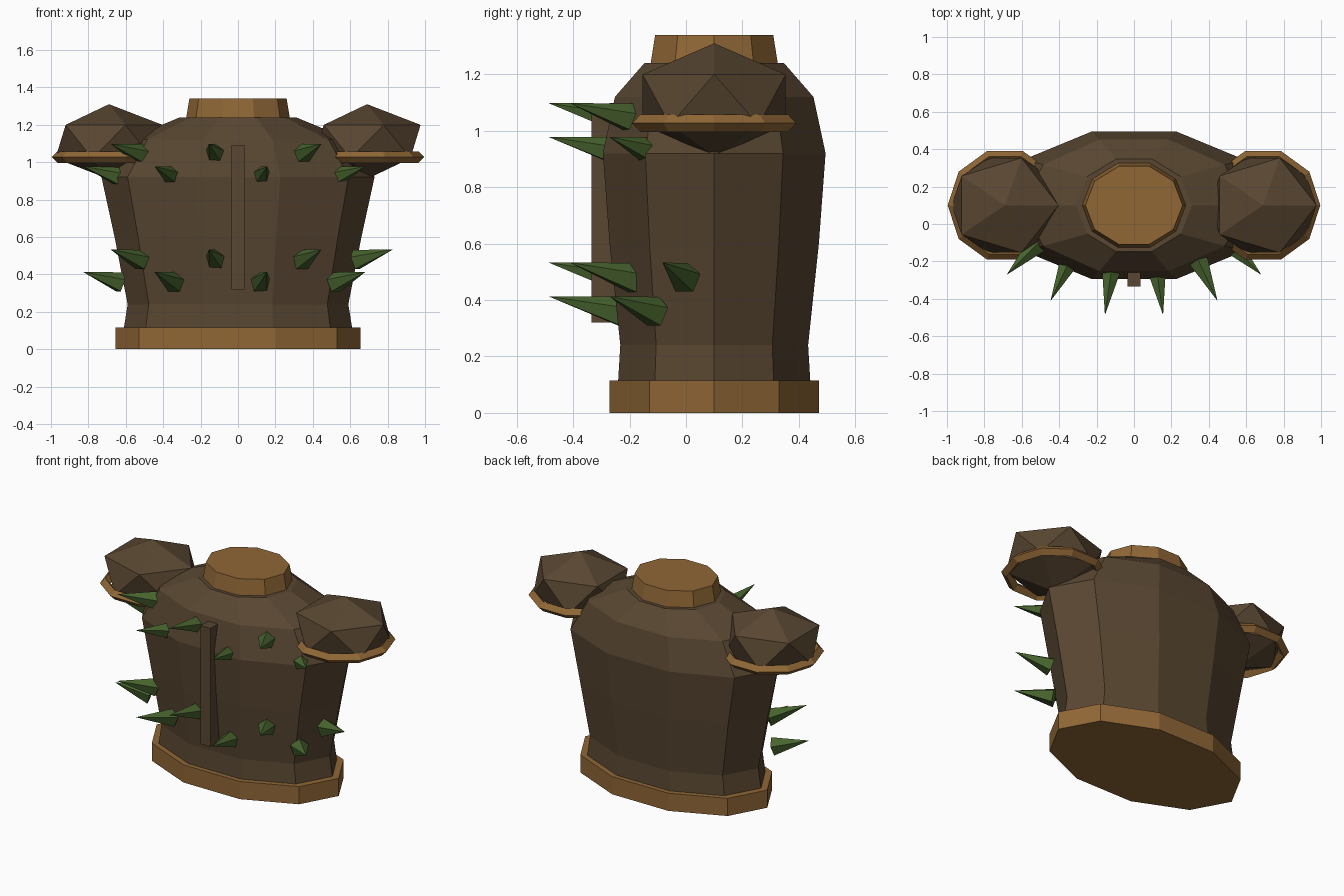
import bpy, bmesh, math
from mathutils import Vector, Matrix

if "Cube" in bpy.data.objects:
    bpy.data.objects.remove(bpy.data.objects["Cube"])

CY = 0.10  # depth centre of the torso


def material(name, rgb):
    m = bpy.data.materials.new(name)
    lin = [(c / 255 / 12.92) if c < 10 else ((c / 255 + 0.055) / 1.055) ** 2.4 for c in rgb]
    m.diffuse_color = (*lin, 1)
    m.use_nodes = True
    m.node_tree.nodes["Principled BSDF"].inputs["Base Color"].default_value = m.diffuse_color
    return m


LEATHER = material("dark leather", (88, 70, 49))
TRIM = material("tan trim", (144, 103, 54))
THORN = material("thorn green", (72, 100, 46))


def finish(bm, name, mat):
    bmesh.ops.recalc_face_normals(bm, faces=bm.faces)
    me = bpy.data.meshes.new(name)
    bm.to_mesh(me)
    bm.free()
    me.materials.append(mat)
    ob = bpy.data.objects.new(name, me)
    bpy.context.collection.objects.link(ob)
    return ob


def loft(name, rings, mat, n=10):
    """Stack of elliptical rings (z, rx, ry), capped at both ends."""
    bm = bmesh.new()
    loops = []
    for z, rx, ry in rings:
        loops.append([bm.verts.new((rx * math.cos(math.tau * i / n),
                                    CY + ry * math.sin(math.tau * i / n), z)) for i in range(n)])
    for a, b in zip(loops, loops[1:]):
        for i in range(n):
            j = (i + 1) % n
            bm.faces.new((a[i], a[j], b[j], b[i]))
    bm.faces.new(loops[0][::-1])
    bm.faces.new(loops[-1])
    return finish(bm, name, mat)


# Torso, hem band and collar
loft("torso", [(0.03, 0.61, 0.36), (0.115, 0.61, 0.358), (0.24, 0.59, 0.35), (0.60, 0.66, 0.39),
               (0.92, 0.73, 0.415), (1.12, 0.60, 0.37), (1.24, 0.31, 0.26)], LEATHER)
loft("hem_band", [(0, 0.655, 0.39), (0.115, 0.655, 0.39)], TRIM)
loft("collar", [(1.22, 0.28, 0.24), (1.34, 0.26, 0.22)], TRIM)

# Front placket strip
bm = bmesh.new()
bmesh.ops.create_cube(bm, size=1, matrix=Matrix.Translation((0, -0.275, 0.705))
                      @ Matrix.Diagonal((0.07, 0.12, 0.77, 1)))
finish(bm, "placket", LEATHER)

# Shoulder pads with diamond-section rims
for side, x in (("left", -0.69), ("right", 0.69)):
    bm = bmesh.new()
    bmesh.ops.create_icosphere(bm, subdivisions=1, radius=1, matrix=Matrix.Translation((x, CY, 1.11))
                               @ Matrix.Diagonal((0.32, 0.298, 0.2, 1)))
    finish(bm, side + "_shoulder_pad", LEATHER)
    bpy.ops.mesh.primitive_torus_add(major_segments=10, minor_segments=4, major_radius=0.275,
                                     minor_radius=0.031, location=(x, CY, 1.027))
    rim = bpy.context.object
    rim.name = side + "_shoulder_rim"
    rim.data.materials.append(TRIM)

# Two staggered rows of thorns round the front
bm = bmesh.new()
for row_z in (0.355, 0.92):
    for k in range(8):
        a = math.radians((k - 3.5) * 20.6)
        s, c = math.sin(a), math.cos(a)
        z = row_z + (0.12 if k % 2 else 0)
        base = Vector((0.66 * s, CY - 0.33 * c, z))
        tip = Vector((0.87 * s, CY - 0.597 * c, z + 0.058))
        axis = tip - base
        rot = axis.to_track_quat('Z', 'Y').to_matrix().to_4x4()
        bmesh.ops.create_cone(bm, cap_ends=True, segments=5, radius1=0.058, radius2=0,
                              depth=axis.length, matrix=Matrix.Translation((base + tip) / 2) @ rot)
bmesh.ops.remove_doubles(bm, verts=bm.verts, dist=0.0005)
finish(bm, "thorns", THORN)
